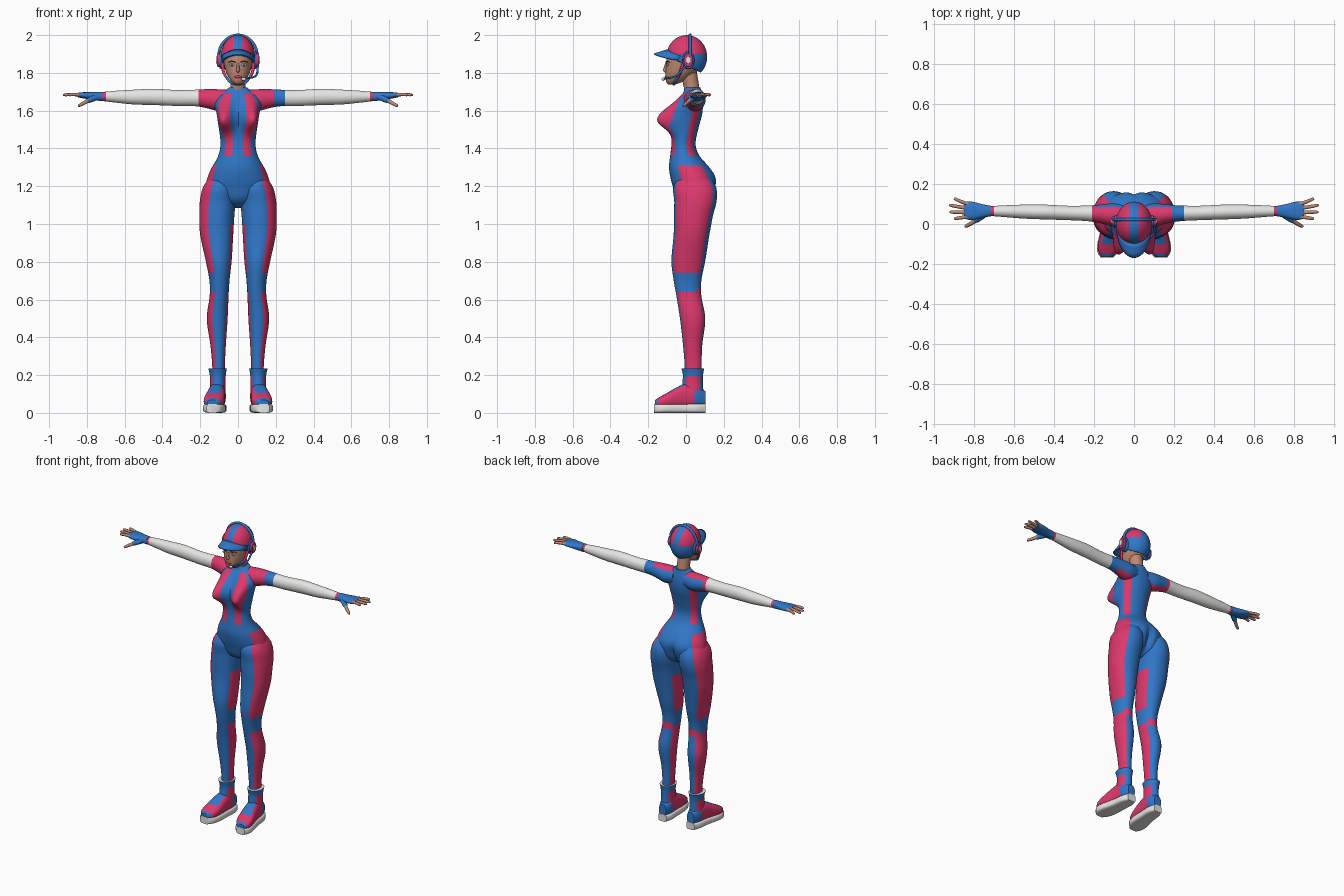
import bpy, bmesh, math
from mathutils import Vector

if "Cube" in bpy.data.objects:
    bpy.data.objects.remove(bpy.data.objects["Cube"])

PINK, BLUE, WHITE, SKIN, DARK = range(5)
MATS = []
for name, col in [("pink", (0.72, 0.04, 0.15)), ("blue", (0.03, 0.185, 0.58)),
                  ("white", (0.78, 0.78, 0.76)), ("skin", (0.52, 0.25, 0.165)),
                  ("dark", (0.03, 0.02, 0.025))]:
    m = bpy.data.materials.new(name)
    m.diffuse_color = (*col, 1)
    m.use_nodes = True
    m.node_tree.nodes["Principled BSDF"].inputs["Base Color"].default_value = m.diffuse_color
    MATS.append(m)


def finish(name, bm, angle=50):
    bmesh.ops.recalc_face_normals(bm, faces=bm.faces[:])
    me = bpy.data.meshes.new(name)
    bm.to_mesh(me)
    bm.free()
    for m in MATS:
        me.materials.append(m)
    ob = bpy.data.objects.new(name, me)
    bpy.context.collection.objects.link(ob)
    bpy.ops.object.select_all(action='DESELECT')
    ob.select_set(True)
    bpy.context.view_layer.objects.active = ob
    bpy.ops.object.shade_smooth_by_angle(angle=math.radians(angle))
    return ob


def sample(rows, t):
    """Smooth interpolation through the profile rows."""
    n = len(rows)
    i = 0
    while i < n - 2 and t > rows[i + 1][0]:
        i += 1
    a, b = rows[i], rows[i + 1]
    p, q = rows[max(i - 1, 0)], rows[min(i + 2, n - 1)]
    h = b[0] - a[0]
    u = (t - a[0]) / h
    out = []
    for k in range(1, len(a)):
        m0 = (b[k] - p[k]) / (b[0] - p[0]) * h
        m1 = (q[k] - a[k]) / (q[0] - a[0]) * h
        out.append((2*u**3 - 3*u*u + 1)*a[k] + (u**3 - 2*u*u + u)*m0
                   + (3*u*u - 2*u**3)*b[k] + (u**3 - u*u)*m1)
    return out


def loft(name, rows, paint, axis='z', steps=24, seg=32, s=1, cuts=(), power=2, warp=None, cap=None):
    """Rows are (position, centre a, centre b, radius a, radius b)."""
    rows = sorted(rows)
    t0, t1 = rows[0][0], rows[-1][0]
    ts = [t0 + (t1 - t0) * i / steps for i in range(steps + 1)]
    ts = [t for t in ts if all(abs(t - c) > 0.004 for c in cuts) or t in (t0, t1)]
    ts = sorted(ts + list(cuts))
    bm = bmesh.new()
    rings = []
    for t in ts:
        ca, cb, ra, rb = sample(rows, t)
        ring = []
        for j in range(seg):
            th = 2 * math.pi * j / seg - math.pi
            c, d = math.cos(th), math.sin(th)
            a = ca + ra * math.copysign(abs(c) ** (2 / power), c)
            b = cb + rb * math.copysign(abs(d) ** (2 / power), d)
            p = {'z': (a, b, t), 'x': (t, a, b), 'y': (a, t, b)}[axis]
            if warp:
                p = warp(*p, d)
            ring.append(bm.verts.new((p[0] * s, p[1], p[2])))
        rings.append(ring)
    for i in range(len(ts) - 1):
        for j in range(seg):
            k = (j + 1) % seg
            f = bm.faces.new((rings[i][j], rings[i][k], rings[i+1][k], rings[i+1][j]))
            f.material_index = paint((ts[i] + ts[i+1]) / 2, 360 * (j + 0.5) / seg - 180)
    for ring, t in ((rings[0], t0), (rings[-1], t1)):
        bm.faces.new(ring).material_index = paint(t, -90) if cap is None else cap
    return finish(name, bm)


def solid(col):
    return lambda t, deg: col


def ball(name, loc, r, col, seg=16):
    bm = bmesh.new()
    bmesh.ops.create_uvsphere(bm, u_segments=seg, v_segments=seg // 2, radius=1)
    for v in bm.verts:
        v.co = Vector(loc) + Vector([v.co[i] * r[i] for i in range(3)])
    for f in bm.faces:
        f.material_index = col
    return finish(name, bm)


def tube(name, pts, r0, r1, col, seg=8, steps=4):
    """Rounded tapering tube through a few points."""
    rows = [(float(i), *p) for i, p in enumerate(pts)]
    n = steps * (len(pts) - 1)
    path = [Vector(sample(rows, i / steps)) for i in range(n + 1)]
    bm = bmesh.new()
    rings = []
    for i, p in enumerate(path):
        d = (path[min(i + 1, n)] - path[max(i - 1, 0)]).normalized()
        u = d.cross(Vector((0.1, 0.9, 0.3))).normalized()
        w = d.cross(u)
        r = (r0 + (r1 - r0) * i / n) * (0.7 if i == n else 1)
        rings.append([bm.verts.new(p + r * (u * math.cos(6.28319 * j / seg) + w * math.sin(6.28319 * j / seg)))
                      for j in range(seg)])
    for a, b in zip(rings, rings[1:]):
        for j in range(seg):
            bm.faces.new((a[j], a[(j+1) % seg], b[(j+1) % seg], b[j]))
    bm.faces.new(rings[0])
    bm.faces.new(rings[-1])
    for f in bm.faces:
        f.material_index = col
    return finish(name, bm)


def elev(deg):  # -90 faces front, 0 faces sideways, 90 faces back
    return math.copysign(min(abs(deg), 180 - abs(deg)), deg)


# Torso with chest and seat shaping
def torso_shape(x, y, z, d):
    dz = (z - 1.55) / (0.085 if z > 1.55 else 0.06)
    g = math.exp(-((abs(x) - 0.065) / 0.05) ** 2 - dz * dz) * min(max(-1.5 * d, 0), 1)
    if d > 0:
        y -= 0.03 * math.exp(-(x / 0.022) ** 2 - ((z - 1.15) / 0.1) ** 2)
    return x + math.copysign(0.02 * g, x), y - 0.09 * g, z


def torso_paint(z, deg):
    e = elev(deg)
    if z < 1.36:
        return PINK if z < 1.31 and -33 < e < 42 else BLUE
    if z > 1.69 or e < -73:
        return BLUE
    side = -45 + 20 * math.exp(-((z - 1.56) / 0.07) ** 2)
    return PINK if e < side or 17 < e < 48 else BLUE


loft("torso", [(1.085, 0, .045, .03, .03), (1.12, 0, .045, .10, .085), (1.20, 0, .045, .165, .115),
               (1.25, 0, .038, .16, .121), (1.30, 0, .018, .138, .108), (1.36, 0, -.006, .105, .078),
               (1.42, 0, -.013, .093, .064), (1.50, 0, -.006, .10, .07), (1.58, 0, .005, .112, .08),
               (1.64, 0, .02, .125, .07), (1.68, 0, .03, .11, .055), (1.70, 0, .035, .075, .046),
               (1.722, 0, .035, .05, .042)],
     torso_paint, steps=48, seg=64, cuts=(1.31, 1.36, 1.69), warp=torso_shape)


# Legs, boots, arms and hands
def leg_paint(z, deg):
    e, outer = elev(deg), abs(deg) < 90
    if z > 0.74:
        return PINK if (outer and -60 < e < 52 and z < 1.31) or (not outer and abs(e) < 33 and z < 1.0) else BLUE
    if z > 0.64:
        return PINK if z < 0.665 and e > 45 else BLUE
    return PINK if abs(e) < (63 if outer else 40) or (z > 0.62 and e > 0) else BLUE


def shaft_paint(z, deg):
    e = elev(deg)
    return BLUE if z > 0.195 or e < -50 or e > 45 else PINK


def foot_paint(y, deg):
    if y > 0.045 or y < -0.15:
        return BLUE
    return BLUE if y > -0.1 and 60 < deg < 120 else PINK


leg = [(1.27, .09, .045, .04, .06), (1.20, .098, .046, .085, .112), (1.12, .107, .05, .095, .112),
       (1.05, .112, .04, .093, .104), (.95, .113, .03, .088, .095), (.80, .102, .012, .068, .089),
       (.70, .098, .008, .053, .073), (.62, .10, .015, .05, .066), (.50, .11, .035, .055, .067),
       (.35, .105, .035, .04, .05), (.24, .103, .038, .033, .045), (.15, .105, .035, .033, .045)]
shaft = [(.06, .108, .035, .04, .05), (.10, .108, .035, .041, .057), (.15, .107, .035, .041, .055),
         (.20, .107, .037, .042, .053), (.235, .108, .036, .049, .06)]
foot = [(.102, .105, .075, .026, .04), (.06, .107, .085, .042, .055), (0, .112, .09, .045, .065),
        (-.05, .118, .08, .05, .055), (-.10, .126, .066, .054, .04), (-.14, .132, .056, .047, .028),
        (-.165, .135, .05, .027, .018)]
arm = [(.04, .04, 1.66, .05, .05), (.10, .045, 1.655, .058, .058), (.16, .05, 1.663, .048, .051),
       (.22, .053, 1.667, .04, .044), (.32, .055, 1.667, .036, .042), (.45, .06, 1.673, .037, .043),
       (.55, .062, 1.672, .035, .039), (.65, .064, 1.674, .029, .031), (.725, .065, 1.675, .024, .023)]
palm = [(.715, .065, 1.675, .026, .025), (.76, .065, 1.677, .034, .022), (.80, .066, 1.68, .044, .018),
        (.83, .067, 1.682, .046, .015), (.85, .068, 1.683, .04, .011)]
fingers = [(.098, .128, .90), (.078, .095, .925), (.057, .06, .922), (.037, .026, .90)]

for s, tag in ((1, "left"), (-1, "right")):
    def arm_paint(x, deg, s=s):
        if x > 0.7:
            return PINK
        if x > (0.25 if s > 0 else 0.21):
            return WHITE
        return BLUE if (s > 0 and x > 0.19) or (abs(deg) < 50 and x < 0.19) else PINK

    loft(tag + "_leg", leg, leg_paint, steps=44, seg=40, s=s, cuts=(.62, .64, .665, .74, 1.0), power=2.1)
    loft(tag + "_boot_shaft", shaft, shaft_paint, steps=8, s=s, cuts=(.195,), cap=WHITE)
    loft(tag + "_boot_foot", foot, foot_paint, 'y', 18, 32, s, (-.15, -.1, .045), 2.5)
    loft(tag + "_boot_sole", [(y * 1.02, x, .024, r + .004, .024) for y, x, z, r, h in foot],
         solid(WHITE), 'y', 16, 24, s, power=4)
    loft(tag + "_arm", arm, arm_paint, 'x', 30, 32, s, (.19, .21, .25, .7))
    loft(tag + "_glove", palm, solid(BLUE), 'x', 10, 24, s, power=2.4)
    for i, (y0, y1, x1) in enumerate(fingers):
        mid = (.835 + x1) / 2
        tube(f"{tag}_finger_{i + 1}", [(.825 * s, y0, 1.683), (mid * s, (y0 + y1) / 2, 1.686), (x1 * s, y1, 1.683)],
             .0105, .008, SKIN)
    tube(tag + "_thumb_glove", [(.755 * s, .045, 1.67), (.80 * s, .012, 1.65)], .018, .014, BLUE)
    tube(tag + "_thumb", [(.79 * s, .02, 1.655), (.82 * s, 0, 1.638), (.845 * s, -.014, 1.625)], .012, .008, SKIN)

# Neck, head and face
loft("neck", [(1.66, 0, .038, .046, .042), (1.72, 0, .03, .04, .041), (1.82, 0, .01, .042, .045)],
     solid(SKIN), steps=8)
loft("head", [(1.738, 0, -.075, .016, .018), (1.752, 0, -.062, .034, .043), (1.79, 0, -.034, .058, .074),
              (1.83, 0, -.013, .071, .093), (1.87, 0, -.003, .077, .10), (1.92, 0, .004, .076, .095),
              (1.96, 0, .004, .05, .06)], solid(SKIN), steps=20)
ball("nose", (0, -.107, 1.815), (.010, .015, .013), SKIN)
tube("nose_bridge", [(0, -.104, 1.85), (0, -.113, 1.818)], .006, .008, SKIN)
ball("lips", (0, -.104, 1.779), (.019, .009, .008), PINK)
for s, tag in ((1, "left"), (-1, "right")):
    ball(tag + "_eye", (.032 * s, -.0985, 1.842), (.015, .005, .007), WHITE)
    ball(tag + "_iris", (.032 * s, -.1015, 1.842), (.0065, .0035, .0065), BLUE)
    tube(tag + "_brow", [(.014 * s, -.107, 1.856), (.033 * s, -.102, 1.862), (.052 * s, -.087, 1.856)],
         .003, .002, DARK)

# Cap shell with centre stripe and rear panel
bm = bmesh.new()
bmesh.ops.create_uvsphere(bm, u_segments=40, v_segments=24, radius=1)
for v in bm.verts:
    v.co = Vector((v.co.x * .091, .004 + v.co.y * .108, 1.885 + v.co.z * .115))


def slice_at(co, no, clear=False):
    bmesh.ops.bisect_plane(bm, geom=bm.verts[:] + bm.edges[:] + bm.faces[:], plane_co=co,
                           plane_no=no, clear_inner=clear)


slice_at((0, -.1, 1.89), (0, .5, 1), True)
for co, no in (((.022, 0, 0), (1, 0, 0)), ((-.022, 0, 0), (1, 0, 0)), ((0, 0, 1.9), (0, 0, 1))):
    slice_at(co, no)
for f in bm.faces:
    c = f.calc_center_median()
    f.material_index = BLUE if abs(c.x) < .022 or c.z < 1.9 else PINK
cap = finish("cap", bm)
cap.modifiers.new("thickness", 'SOLIDIFY').thickness = .005

# Cap brim
bm = bmesh.new()
grid = []
for i in range(17):
    u = i / 8 - 1
    arc = math.sqrt(1 - (.96 * u) ** 2)
    grid.append([bm.verts.new((.088 * u, .0 - (.098 + .072 * v) * arc, 1.925 - .035 * u * u - .022 * v))
                 for v in (0, .33, .67, 1)])
for a, b in zip(grid, grid[1:]):
    for j in range(3):
        bm.faces.new((a[j], a[j+1], b[j+1], b[j])).material_index = BLUE
brim = finish("cap_brim", bm)
brim.modifiers.new("thickness", 'SOLIDIFY').thickness = .008

# Headset: band, ear cups, straps and microphone
band = [(.1025 * math.cos(a), .022, 1.885 + .115 * math.sin(a)) for a in [math.pi * i / 8 for i in range(9)]]
tube("headset_band", band, .008, .0085, BLUE)
for s, tag in ((1, "left"), (-1, "right")):
    for part, x0, x1, r, col in (("cushion", .075, .098, .042, BLUE), ("cup", .095, .112, .032, PINK),
                                 ("disc", .11, .117, .017, WHITE)):
        loft(f"{tag}_ear_{part}", [(x0, .012, 1.868, r * .8, r * 1.15), (x1, .012, 1.868, r * .75, r * 1.08)],
             solid(col), 'x', 1, 24, s)
    tube(tag + "_strap_upper", [(.083 * s, -.01, 1.86), (.078 * s, -.028, 1.81), (.062 * s, -.042, 1.775)],
         .009, .007, PINK)
    tube(tag + "_strap_lower", [(.064 * s, -.04, 1.78), (.04 * s, -.06, 1.75), (0, -.066, 1.736)],
         .007, .006, BLUE)
tube("mic_boom", [(.105, 0, 1.84), (.095, -.05, 1.785), (.035, -.118, 1.768)], .006, .005, BLUE)
ball("mic_tip", (.03, -.12, 1.767), (.012, .009, .009), WHITE)
